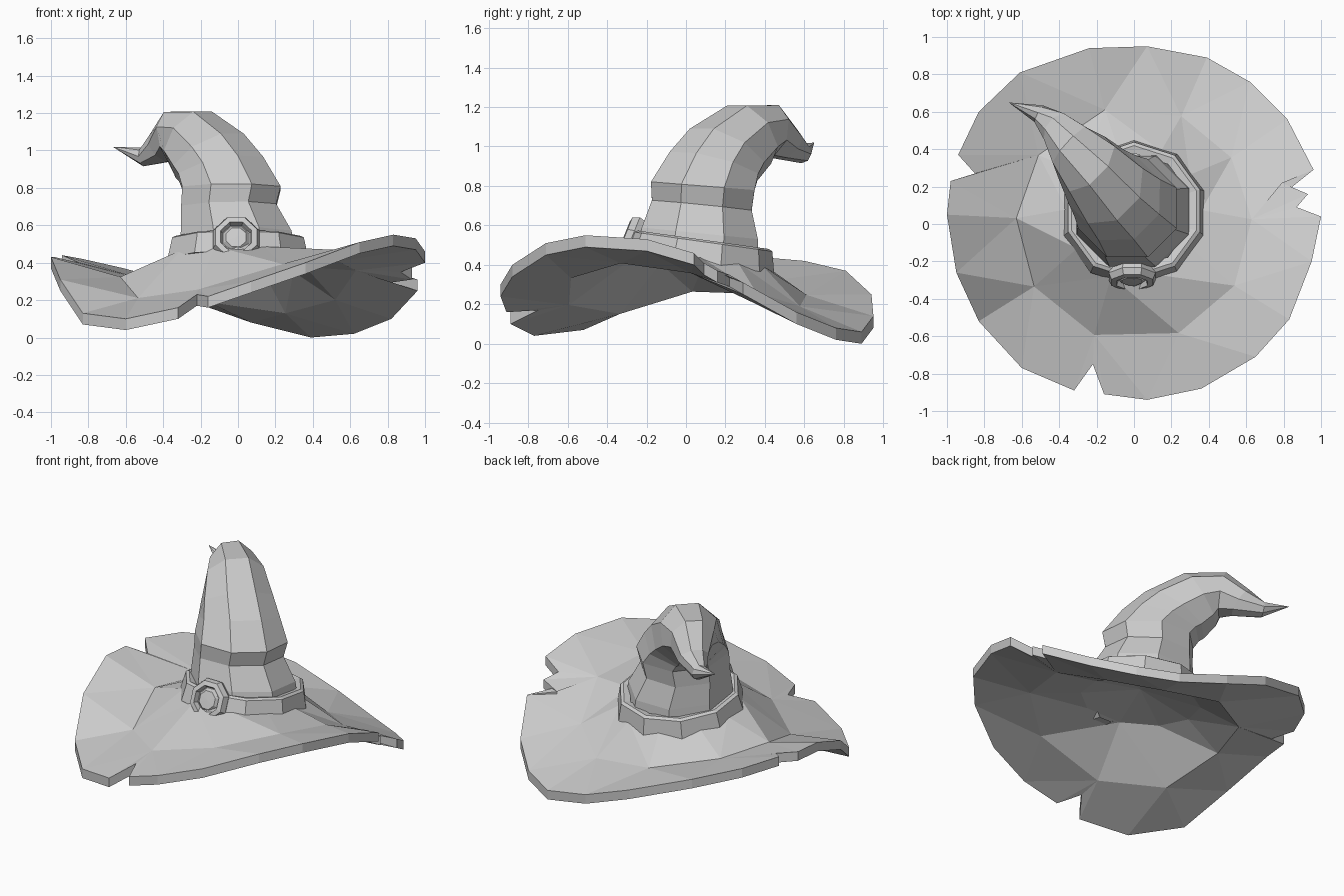
import bpy, bmesh, math
from mathutils import Vector

cube = bpy.data.objects.get("Cube")
if cube:
    bpy.data.objects.remove(cube, do_unlink=True)

felt = bpy.data.materials.new("grey_felt")
felt.use_nodes = True
felt.diffuse_color = (0.6, 0.6, 0.6, 1)
felt.node_tree.nodes["Principled BSDF"].inputs["Base Color"].default_value = (0.6, 0.6, 0.6, 1)


def finish(name, bm):
    """Turn a bmesh into a flat-shaded object in the shared material."""
    bmesh.ops.recalc_face_normals(bm, faces=bm.faces[:])
    mesh = bpy.data.meshes.new(name)
    bm.to_mesh(mesh)
    bm.free()
    mesh.materials.append(felt)
    obj = bpy.data.objects.new(name, mesh)
    bpy.context.scene.collection.objects.link(obj)


def ring(bm, center, axis, radius, sides):
    """A polygon of vertices facing along an axis."""
    turn = Vector((0, 0, 1)).rotation_difference(Vector(axis))
    angles = [(k + .5) * math.tau / sides for k in range(sides)]
    return [bm.verts.new(Vector(center) + turn @ Vector(
        (radius * math.cos(a), radius * math.sin(a), 0))) for a in angles]


def bridge(bm, a, b):
    """Join two vertex loops, dropping repeated corners."""
    n = len(a)
    for i in range(n):
        j = (i + 1) % n
        corners = list(dict.fromkeys((a[i], a[j], b[j], b[i])))
        if len(corners) > 2:
            bm.faces.new(corners)


def loft(bm, rings, tip=None, closed=False):
    for a, b in zip(rings, rings[1:]):
        bridge(bm, a, b)
    if closed:
        bridge(bm, rings[-1], rings[0])
    if tip is not None:
        end = bm.verts.new(tip)
        bridge(bm, rings[-1], [end] * len(rings[-1]))


# Brim: wavy torn outline, sagging middle ring, closed under the crown
MAIN, TEAR = True, False
outline = [
    (1, .04, .46, MAIN), (.87, .09, .41, TEAR), (.93, .16, .37, TEAR),
    (.79, .22, .35, TEAR), (.96, .29, .31, MAIN), (.82, .56, .16, MAIN),
    (.62, .76, .08, MAIN), (.39, .89, .06, MAIN), (.07, .95, .14, MAIN),
    (-.24, .94, .25, MAIN), (-.61, .81, .37, MAIN), (-.83, .6, .42, MAIN),
    (-.94, .37, .44, MAIN), (-.85, .27, .4, TEAR), (-.98, .23, .43, TEAR),
    (-1, .05, .43, MAIN), (-.95, -.26, .31, MAIN), (-.83, -.52, .13, MAIN),
    (-.6, -.77, .1, MAIN), (-.32, -.89, .16, MAIN), (-.22, -.75, .23, TEAR),
    (-.16, -.91, .22, TEAR), (.07, -.94, .3, MAIN), (.36, -.88, .4, MAIN),
    (.65, -.71, .51, MAIN), (.83, -.51, .55, MAIN), (.95, -.2, .53, MAIN)]
SLOPE = -.14
foot = Vector((0, .06, .44))


def brim_layer(bm, drop):
    """One sheet of the brim, lowered by drop; returns its rim loop."""
    rim, middle, inner = [], [], []
    count = 0
    for x, y, z, main in outline:
        rim.append(bm.verts.new((x, y, z - drop)))
        if main and count % 2 == 0:
            side = Vector((x, y, 0)).normalized()
            near = foot + side * .36
            near.z += SLOPE * (near.y - foot.y) - drop
            mid = side * .63
            mid.z = near.z * .55 + (z - drop) * .45 - .07 + .04 * side.x
            inner.append(bm.verts.new(near))
            middle.append(bm.verts.new(mid))
        else:
            inner.append(inner[-1])
            middle.append(middle[-1])
        count += main
    loft(bm, [rim, middle, inner], foot + Vector((0, 0, .08 - drop)))
    return rim


bm = bmesh.new()
bridge(bm, brim_layer(bm, 0), brim_layer(bm, .06))
bmesh.ops.triangulate(bm, faces=bm.faces[:])
finish("brim", bm)

# Crown: bent cone that folds over backwards into a curled tip
crown_rings = [
    ((0, .06, .42), (0, .14, 1), .34),
    ((-.01, .07, .56), (0, .1, 1), .32),
    ((-.05, .08, .70), (-.02, .1, 1), .275),
    ((-.035, .085, .80), (0, .08, 1), .285),
    ((-.09, .14, .90), (-.2, .25, 1), .25),
    ((-.15, .2, .97), (-.5, .5, 1), .225),
    ((-.25, .32, 1.06), (-.6, .6, .5), .185),
    ((-.34, .42, 1.08), (-.6, .55, -.15), .14),
    ((-.41, .51, 1.01), (-.6, .5, -.6), .095),
    ((-.51, .59, .965), (-.8, .4, -.1), .05)]
bm = bmesh.new()
loft(bm, [ring(bm, c, d, r, 8) for c, d, r in crown_rings], (-.67, .65, 1.02))
finish("crown", bm)

# Hat band: tilted bevelled hoop around the foot of the crown
bm = bmesh.new()
hoop = [(.34, -.03), (.395, -.03), (.37, .08), (.35, .09), (.31, .08)]
tilt = Vector((0, -SLOPE, 1)).normalized()
loft(bm, [ring(bm, foot + tilt * h, tilt, r, 10) for r, h in hoop], closed=True)
finish("hat_band", bm)

# Buckle: raised octagonal frame with a domed stone
facing = Vector((0, -1, .4)).normalized()
hub = Vector((-.01, -.28, .525))


def disc(name, profile, height):
    bm = bmesh.new()
    loft(bm, [ring(bm, hub + facing * h, facing, r, 8) for r, h in profile],
         hub + facing * height)
    finish(name, bm)


disc("buckle_frame", [(.12, -.05), (.135, 0), (.12, .035), (.09, .04), (.08, .01)], .01)
disc("buckle_stone", [(.08, .005), (.058, .03)], .032)
